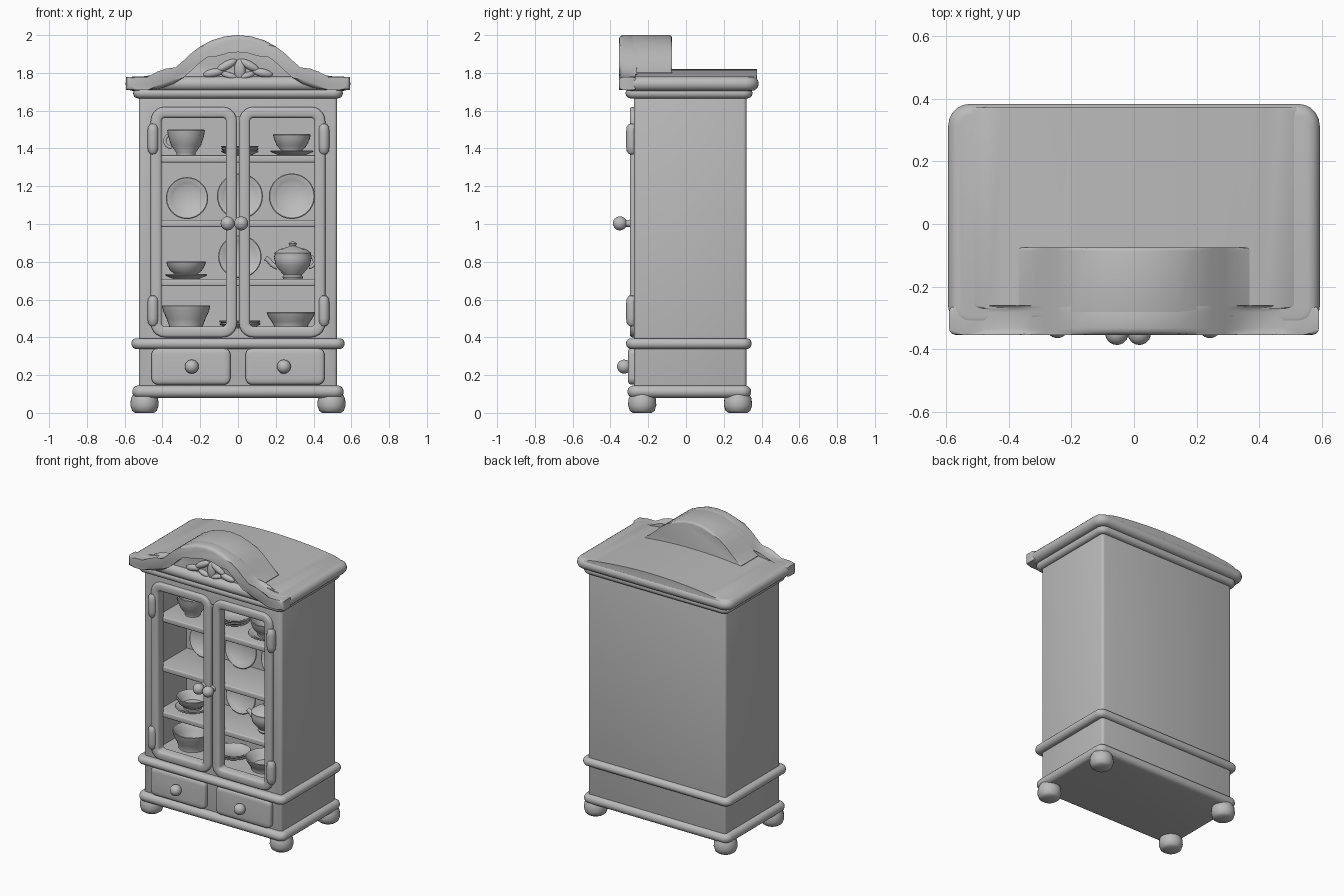
import bpy, bmesh, math
from mathutils import Matrix, Vector

if "Cube" in bpy.data.objects:
    bpy.data.objects.remove(bpy.data.objects["Cube"])

paint = bpy.data.materials.new("plain_grey")
paint.diffuse_color = (0.5, 0.5, 0.5, 1)
paint.use_nodes = True
paint.node_tree.nodes["Principled BSDF"].inputs["Base Color"].default_value = paint.diffuse_color


def finish(name, bm, mat=None):
    if mat:
        bm.transform(mat)
    bmesh.ops.recalc_face_normals(bm, faces=bm.faces)
    me = bpy.data.meshes.new(name)
    bm.to_mesh(me)
    bm.free()
    me.materials.append(paint)
    me.shade_smooth()
    me.set_sharp_from_angle(angle=math.radians(42))
    ob = bpy.data.objects.new(name, me)
    bpy.context.collection.objects.link(ob)
    return ob


def box(name, x, y, z, bevel=0.0):
    bm = bmesh.new()
    size = Matrix.Diagonal((x[1] - x[0], y[1] - y[0], z[1] - z[0], 1))
    mid = Matrix.Translation((sum(x) / 2, sum(y) / 2, sum(z) / 2))
    bmesh.ops.create_cube(bm, size=1, matrix=mid @ size)
    if bevel:
        bmesh.ops.bevel(bm, geom=bm.edges[:], offset=bevel, segments=3, profile=0.5, affect='EDGES')
    return finish(name, bm)


def prism(name, outline, y0, y1, bevel):
    """Outline in x,z extruded along y with rounded rims."""
    bm = bmesh.new()
    a = [bm.verts.new((x, y0, z)) for x, z in outline]
    b = [bm.verts.new((x, y1, z)) for x, z in outline]
    bm.faces.new(a)
    bm.faces.new(b)
    n = len(a)
    for i in range(n):
        bm.faces.new((a[i], a[(i + 1) % n], b[(i + 1) % n], b[i]))
    rims = [e for e in bm.edges if abs(e.verts[0].co.y - e.verts[1].co.y) < 1e-6]
    bmesh.ops.bevel(bm, geom=rims, offset=bevel, segments=3, profile=0.5, affect='EDGES')
    return finish(name, bm)


def loft(name, u, v, rings, radius, upright=False, closed=False):
    """Rounded rectangles stacked by (inset, height, radius) rings."""
    bm = bmesh.new()
    loops = []
    for inset, h in rings:
        r = max(radius - inset, 0.012)
        loop = []
        for k, (sx, sy) in enumerate(((1, 1), (-1, 1), (-1, -1), (1, -1))):
            cx = (u[1] - inset - r) if sx > 0 else (u[0] + inset + r)
            cy = (v[1] - inset - r) if sy > 0 else (v[0] + inset + r)
            for j in range(6):
                t = (k + j / 5) * math.pi / 2
                p, q = cx + r * math.cos(t), cy + r * math.sin(t)
                loop.append(bm.verts.new((p, h, q) if upright else (p, q, h)))
        loops.append(loop)
    pairs = list(zip(loops, loops[1:]))
    if closed:
        pairs.append((loops[-1], loops[0]))
    else:
        bm.faces.new(loops[0])
        bm.faces.new(loops[-1])
    for a, b in pairs:
        for i in range(len(a)):
            j = (i + 1) % len(a)
            bm.faces.new((a[i], a[j], b[j], b[i]))
    return finish(name, bm)


def band(name, x, y, z, corner):
    """Moulding with a half-round edge."""
    h, m = (z[1] - z[0]) / 2, (z[0] + z[1]) / 2
    rings = [(h * (1 - math.cos(t)), m + h * math.sin(t))
             for t in (math.radians(d) for d in range(-90, 91, 20))]
    return loft(name, x, y, rings, corner)


def lathe(name, profile, loc, tilt=0, seg=28):
    """Profile of (radius, height) spun around z; tilt 90 points it forward."""
    bm = bmesh.new()
    vs = [bm.verts.new((r, 0, z)) for r, z in profile]
    es = [bm.edges.new(p) for p in zip(vs, vs[1:])]
    bmesh.ops.spin(bm, geom=vs + es, cent=(0, 0, 0), axis=(0, 0, 1), angle=2 * math.pi, steps=seg)
    bmesh.ops.remove_doubles(bm, verts=bm.verts, dist=1e-4)
    return finish(name, bm, Matrix.Translation(loc) @ Matrix.Rotation(math.radians(tilt), 4, 'X'))


def tube(name, pts, r):
    cu = bpy.data.curves.new(name, 'CURVE')
    cu.dimensions, cu.bevel_depth, cu.bevel_resolution = '3D', r, 3
    cu.use_fill_caps = True
    sp = cu.splines.new('POLY')
    sp.points.add(len(pts) - 1)
    for p, c in zip(sp.points, pts):
        p.co = (*c, 1)
    cu.materials.append(paint)
    ob = bpy.data.objects.new(name, cu)
    bpy.context.collection.objects.link(ob)


# carcass with a display cavity
carcass = box("carcass", (-.525, .525), (-.275, .32), (.085, 1.7), .018)
cutter = box("cavity_cutter", (-.44, .44), (-.5, .07), (.45, 1.57))
cutter.hide_render = True
cutter.display_type = 'WIRE'
mod = carcass.modifiers.new("cavity", 'BOOLEAN')
mod.operation, mod.object, mod.solver = 'DIFFERENCE', cutter, 'EXACT'

# shelves
for z in (.69, 1.003, 1.345):
    box("shelf", (-.45, .45), (-.24, .08), (z - .019, z + .019), .008)

# horizontal mouldings
band("base_moulding", (-.56, .56), (-.31, .345), (.08, .145), .05)
band("waist_moulding", (-.565, .565), (-.318, .348), (.338, .395), .05)
band("cornice_lower_moulding", (-.555, .555), (-.32, .352), (1.665, 1.72), .05)
band("cornice_slab", (-.595, .595), (-.335, .385), (1.705, 1.78), .07)
crown = [(-.56 + 1.12 * i / 24, 1.77 + .05 * math.sin(math.pi * i / 24) ** .8) for i in range(1, 24)]
prism("roof_crown", [(-.56, 1.75)] + crown + [(.56, 1.75)], -.27, .375, .012)

# bun feet
bun = [(0, 0), (.05, 0), (.066, .012), (.075, .04), (.072, .075), (.06, .1), (0, .1)]
for x in (-.495, .495):
    for y in (-.232, .275):
        lathe("foot", bun, (x, y, 0))

# bell-shaped pediment: smooth outline from a few points
half = [(0, 2.0), (.07, 1.993), (.14, 1.972), (.2, 1.94), (.25, 1.902), (.29, 1.864),
        (.33, 1.829), (.37, 1.803), (.42, 1.786), (.48, 1.778), (.54, 1.778), (.592, 1.778)]
outer = [(-x, z) for x, z in half[:0:-1]] + half
inner = []
for i, (x, z) in enumerate(outer):
    a, b = Vector(outer[max(i - 1, 0)]), Vector(outer[min(i + 1, len(outer) - 1)])
    d = (b - a).normalized()
    inner.append((x + d.y * .068, z - d.x * .068))
prism("pediment_arch", outer + inner[::-1], -.355, -.26, .022)
core = [p for p in outer if abs(p[0]) < .4]
prism("pediment_core", [(-.37, 1.74)] + core + [(.37, 1.74)], -.3, -.075, .012)

# carved relief on the pediment
def leaf(x, z, w, h, turn):
    bm = bmesh.new()
    bmesh.ops.create_uvsphere(bm, u_segments=16, v_segments=8, radius=1)
    finish("carved_leaf", bm, Matrix.Translation((x, -.3, z)) @ Matrix.Rotation(turn, 4, 'Y')
           @ Matrix.Diagonal((w, .022, h, 1)))

leaf(0.01, 1.815, .03, .06, 0)
for s in (-1, 1):
    leaf(s * .06, 1.84, .06, .022, s * .5)
    leaf(s * .13, 1.80, .055, .022, s * .2)
    leaf(s * .045, 1.785, .045, .018, -s * .3)

# glazed door frames without panes
frame = [(0, -.24), (0, -.285), (.004, -.293), (.012, -.297), (.045, -.297), (.053, -.293), (.058, -.285), (.058, -.235)]
for x in ((-.462, -.006), (.006, .462)):
    loft("door_frame", x, (.4, 1.62), frame, .075, True, True)

# hinges
barrel = [(0, -.082), (.014, -.08), (.026, -.065), (.029, -.04), (.029, .04), (.026, .065), (.014, .08), (0, .082)]
for x in (-.45, .455):
    for z in (.54, 1.45):
        lathe("hinge", barrel, (x, -.288, z), 0, 16)

# drawers
rim = [(0, -.26), (0, -.292), (.004, -.301), (.014, -.306), (.03, -.308)]
for x in ((-.458, -.04), (.04, .458)):
    loft("drawer_front", x, (.15, .343), rim, .035, True)

# knobs
def knob(name, x, z, y, stem):
    r = .037
    ball = [(r * math.sin(t), stem - r * math.cos(t)) for t in (math.radians(d) for d in range(30, 181, 15))]
    lathe(name, [(0, 0), (.024, 0), (.018, .012)] + ball, (x, y, z), 90, 20)

for x in (-.245, .243):
    knob("drawer_knob", x, .245, -.3, .028)
for x in (-.055, .017):
    knob("door_knob", x, 1.003, -.29, .06)


# crockery
def bowl(name, x, y, z, r, h, foot=.55):
    t = .009
    lathe(name, [(0, 0), (r * foot, 0), (r * foot, .012), (r * .8, h * .4), (r * .95, h * .75), (r, h - .004),
                 (r - .004, h), (r - t, h - .003), (r * .86 - t, h * .6), (r * .6, .025), (0, .02)], (x, y, z))


def plate(name, loc, r, tilt=0):
    lathe(name, [(0, 0), (r * .6, 0), (r * .95, .016), (r, .022), (r * .96, .026),
                 (r * .72, .017), (r * .64, .01), (0, .01)], loc, tilt)


def handle(name, x, y, z, rx, rz):
    tube(name, [(x + rx * math.cos(t), y, z + rz * math.sin(t))
                for t in (math.radians(d) for d in range(-90, 91, 15))], .009)


Y = -.1
bowl("teacup", -.275, Y, 1.364, .1, .135, .5)
handle("teacup_handle", -.352, Y, 1.44, -.035, .035)
for i in range(3):
    plate("stacked_plate", (.01, -.05, 1.364 + i * .012), .1)
plate("saucer", (.285, Y, 1.364), .115)
bowl("small_bowl", .285, Y, 1.376, .1, .1)
for x, r in ((-.27, .112), (.01, .122), (.285, .122)):
    plate("standing_plate", (x, .04, 1.022 + r), r, 82)
plate("standing_plate", (.01, .04, .709 + .115), .115, 82)
plate("saucer", (-.275, Y, .709), .112)
bowl("small_bowl", -.275, Y, .721, .105, .08)
lathe("teapot", [(0, 0), (.05, 0), (.055, .01), (.048, .02), (.09, .07), (.1, .115), (.095, .13), (.098, .138),
                 (.07, .158), (.03, .168), (.016, .175), (.022, .187), (.012, .196), (0, .198)], (.29, Y, .709))
tube("teapot_spout", [(.21, Y, .77), (.18, Y, .785), (.16, Y, .81), (.145, Y, .82)], .014)
handle("teapot_handle", .375, Y, .8, .03, .03)
bowl("deep_bowl", -.275, Y, .449, .128, .12, .7)
for i in range(2):
    plate("stacked_plate", (.01, -.06, .449 + i * .014), .11)
bowl("wide_bowl", .28, Y, .449, .128, .085, .7)
